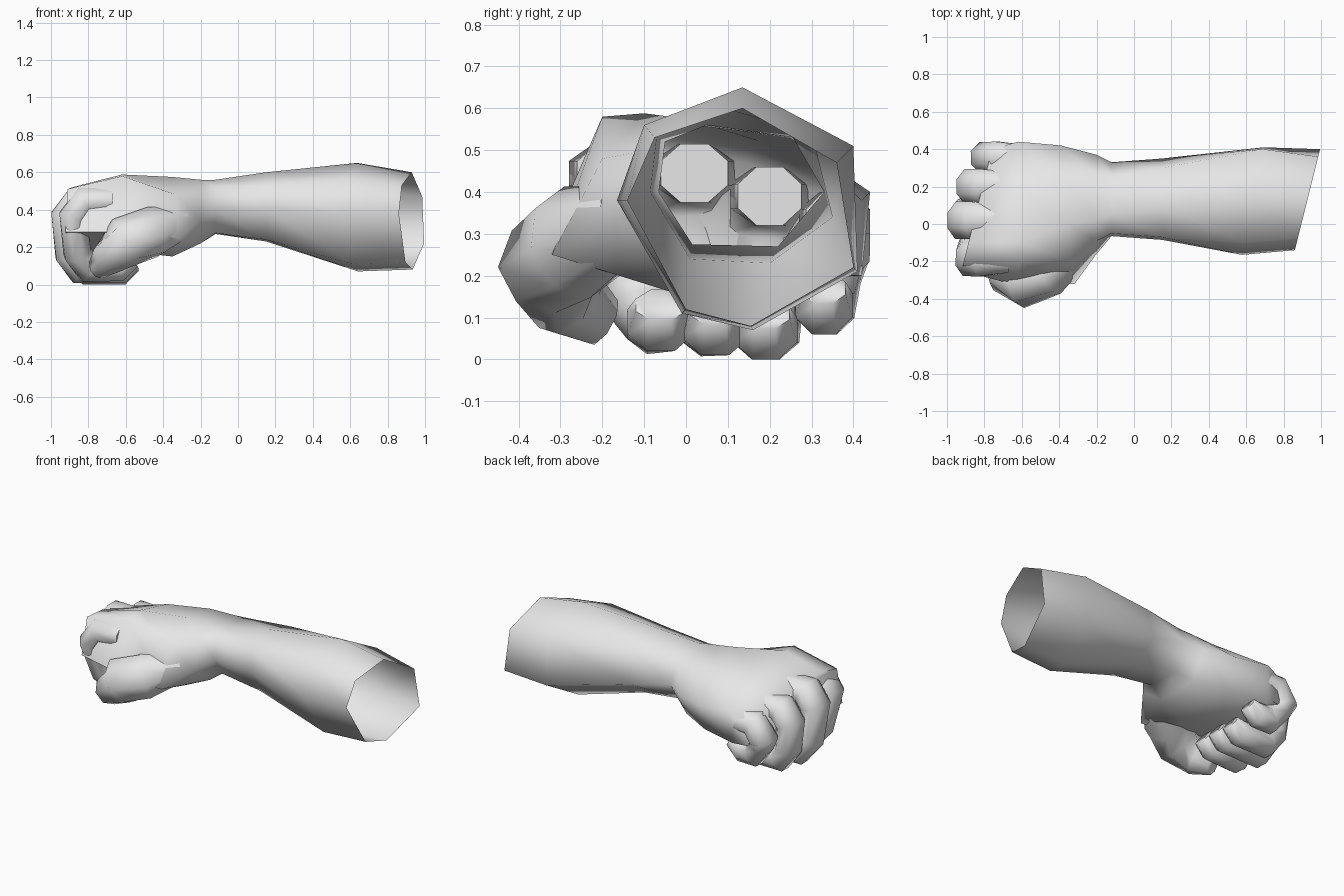
import bpy
import bmesh
from math import cos, sin, pi, radians
from mathutils import Vector

default_cube = bpy.data.objects.get("Cube")
if default_cube:
    bpy.data.objects.remove(default_cube, do_unlink=True)

# One plain grey for the whole arm
grey = bpy.data.materials.new("plain_grey")
colour = (0.8, 0.8, 0.8, 1.0)
grey.diffuse_color = colour
grey.use_nodes = True
for node in grey.node_tree.nodes:
    if node.type == "BSDF_PRINCIPLED":
        node.inputs["Base Color"].default_value = colour


def loft(name, rings, cap_start, cap_end):
    """Skin a list of equal-length point rings into a smooth object."""
    bm = bmesh.new()
    loops = [[bm.verts.new(point) for point in ring] for ring in rings]
    count = len(loops[0])
    for near, far in zip(loops, loops[1:]):
        for i in range(count):
            j = (i + 1) % count
            bm.faces.new((near[i], near[j], far[j], far[i]))
    if cap_start:
        bm.faces.new(loops[0])
    if cap_end:
        bm.faces.new(loops[-1])
    bmesh.ops.recalc_face_normals(bm, faces=bm.faces)
    mesh = bpy.data.meshes.new(name)
    bm.to_mesh(mesh)
    bm.free()
    mesh.materials.append(grey)
    obj = bpy.data.objects.new(name, mesh)
    bpy.context.collection.objects.link(obj)
    bpy.ops.object.select_all(action="DESELECT")
    obj.select_set(True)
    bpy.context.view_layer.objects.active = obj
    bpy.ops.object.shade_smooth_by_angle(angle=radians(75))
    return obj


def tube(name, path, sizes, across, sides=8):
    """Sweep a rounded section along a path; sizes are (half width, half depth)."""
    points = [Vector(p) for p in path]
    across = Vector(across)
    rings = []
    for k, point in enumerate(points):
        before = (point - points[max(k - 1, 0)]).normalized()
        after = (points[min(k + 1, len(points) - 1)] - point).normalized()
        tangent = (before + after).normalized()
        # Widen the section at bends so that the thickness stays even
        mitre = 1.0
        if before.length > 0 and after.length > 0:
            mitre = 1.0 / max(tangent.dot(after), 0.7)
        side = (across - tangent * across.dot(tangent)).normalized()
        up = tangent.cross(side)
        width, depth = sizes[k]
        ring = []
        for i in range(sides):
            angle = 2 * pi * (i + 0.5) / sides
            grow = 1.0 / cos(pi / sides)
            ring.append(point + side * (width * grow * cos(angle))
                        + up * (depth * grow * mitre * sin(angle)))
        rings.append(ring)
    return loft(name, rings, True, True)


# Forearm, wrist and back of the hand: (x, slant along y, ring of y-z points)
sections = [
    (0.895, 0.25, [(.135, .6), (.36, .47), (.4, .22), (.155, .08),
                   (0, .12), (-.14, .38), (-.075, .53)]),
    (0.61, 0.2, [(.135, .65), (.4, .51), (.41, .21), (.16, .07),
                 (-.01, .11), (-.165, .38), (-.1, .56)]),
    (0.15, 0, [(.09, .6), (.3, .54), (.35, .34), (.2, .23),
               (.01, .24), (-.085, .4), (-.07, .53)]),
    (-0.12, 0, [(.05, .56), (.25, .54), (.33, .4), (.22, .27),
                (.015, .275), (-.065, .4), (-.05, .52)]),
    (-0.2, 0, [(.02, .56), (.26, .53), (.37, .38), (.28, .22),
               (0, .22), (-.16, .34), (-.09, .5)]),
    (-0.35, -0.1, [(0, .575), (.25, .53), (.42, .38), (.36, .2),
                   (0, .15), (-.32, .25), (-.2, .48)]),
    (-0.62, 0, [(-.1, .588), (.18, .52), (.44, .4), (.42, .2),
                (.05, .18), (-.33, .28), (-.2, .58)]),
    (-0.86, 0.25, [(-.1, .52), (.14, .47), (.4, .36), (.4, .2),
                   (.05, .18), (-.25, .28), (-.21, .51)]),
]
loft("forearm_and_palm",
     [[(x + slant * y, y, z) for y, z in ring] for x, slant, ring in sections],
     False, True)


def finger(name, front, top, bottom, tip, y_top, y_low, width, depth=0.07):
    """A curled finger: over the knuckle, down the front and back under the palm."""
    path = [
        (front + 0.28, y_top, top - depth),
        (front + 0.13, y_top, top - depth),
        (front + depth, y_top, top - 0.15),
        (front + depth + 0.02, (y_top + y_low) / 2, bottom + 0.15),
        (front + 0.15, y_low, bottom + depth),
        (tip - 0.07, y_low, bottom + depth),
        (tip, y_low, bottom + depth + 0.04),
    ]
    scale = [0.8, 1, 1, 0.9, 0.85, 0.8, 0.6]
    sizes = [(width * s, depth * (0.6 if s < 0.7 else 1)) for s in scale]
    tube(name, path, sizes, (0, 1, 0))


finger("index_finger", -0.95, 0.515, 0.02, -0.56, -0.18, -0.06, 0.1)
finger("middle_finger", -0.995, 0.515, 0.01, -0.55, 0.02, 0.07, 0.1)
finger("ring_finger", -0.945, 0.46, 0.0, -0.55, 0.2, 0.19, 0.095)
finger("little_finger", -0.86, 0.4, 0.06, -0.56, 0.355, 0.33, 0.085)

# Thumb folded across the front of the curled fingers
tube("thumb",
     [(-0.3, -0.14, 0.33), (-0.46, -0.26, 0.28), (-0.6, -0.32, 0.23),
      (-0.7, -0.28, 0.14), (-0.75, -0.2, 0.09)],
     [(0.08, 0.08), (0.13, 0.12), (0.13, 0.11), (0.09, 0.08), (0.06, 0.05)],
     (0, 0.3, 1))
